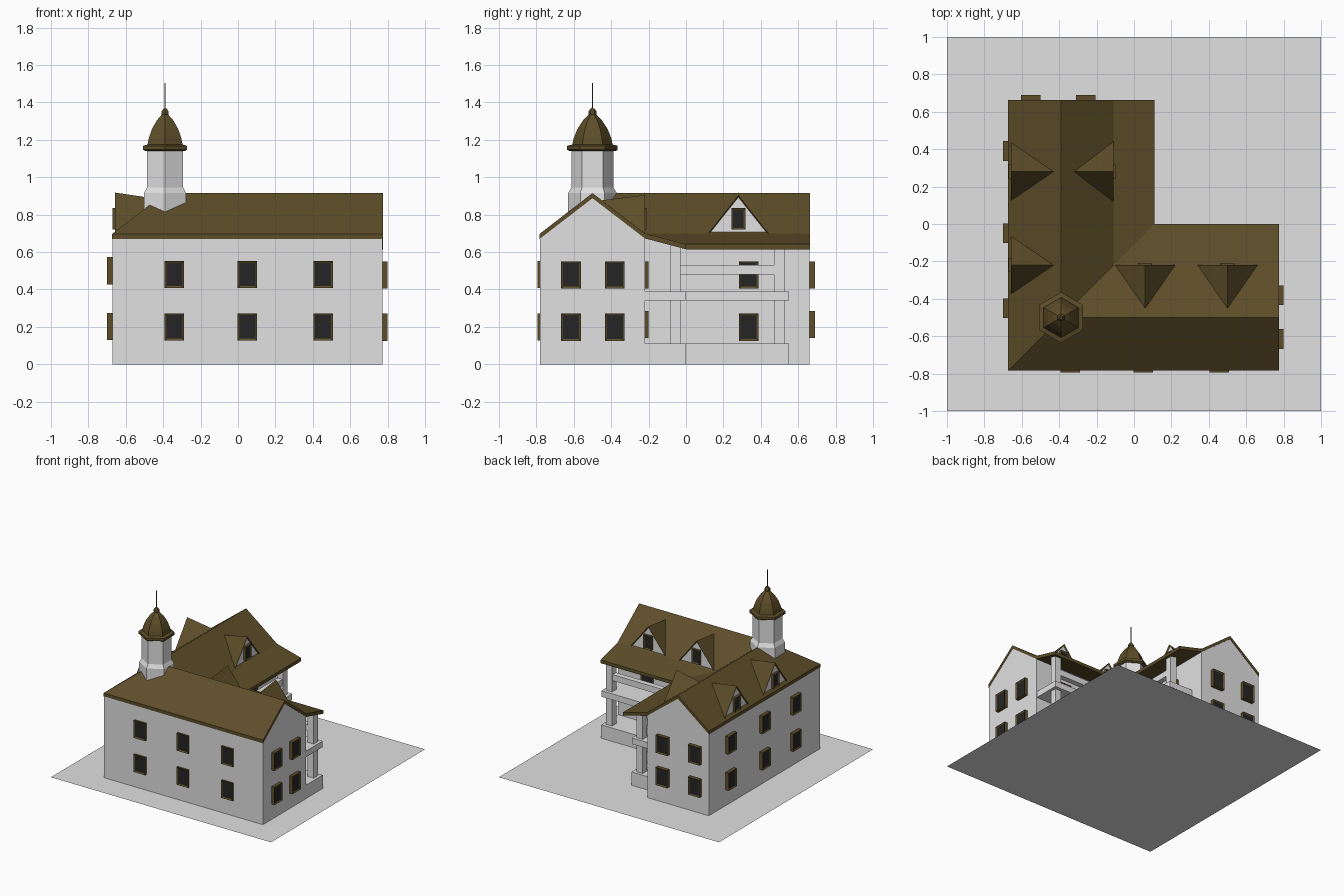
import bpy, bmesh, math
from mathutils import Matrix, Vector

cube = bpy.data.objects.get("Cube")
if cube:
    bpy.data.objects.remove(cube, do_unlink=True)


def material(name, rgb):
    m = bpy.data.materials.new(name)
    m.use_nodes = True
    m.diffuse_color = (*rgb, 1)
    m.node_tree.nodes["Principled BSDF"].inputs["Base Color"].default_value = (*rgb, 1)
    return m


PLASTER = material("pale plaster", (0.75, 0.75, 0.75))
BROWN = material("olive brown", (0.11, 0.076, 0.022))
GLASS = material("dark glass", (0.018, 0.018, 0.018))

# Shared plan: two wings meet on a mitre at the ridge corner
RX, RY = -0.39, -0.5
END_A, END_B = 0.773, 0.66
HALF, EAVE, RIDGE = 0.28, 0.70, 0.915


def finish(bm, name, *mats):
    bmesh.ops.recalc_face_normals(bm, faces=bm.faces)
    mesh = bpy.data.meshes.new(name)
    bm.to_mesh(mesh)
    bm.free()
    for m in mats:
        mesh.materials.append(m)
    ob = bpy.data.objects.new(name, mesh)
    bpy.context.collection.objects.link(ob)
    return ob


def sweep_wings(name, profile, end_a, end_b, mat):
    """Run a (distance from ridge, height) profile round the L-shaped plan."""
    bm = bmesh.new()
    rings = [[bm.verts.new(p) for p in ring] for ring in (
        [(end_a, RY + d, z) for d, z in profile],
        [(RX + d, RY + d, z) for d, z in profile],
        [(RX + d, end_b, z) for d, z in profile])]
    n = len(profile)
    for a, b in zip(rings, rings[1:]):
        for i in range(n):
            j = (i + 1) % n
            bm.faces.new((a[i], a[j], b[j], b[i]))
    bm.faces.new(rings[0])
    bm.faces.new(rings[-1])
    return finish(bm, name, mat)


def rect(d0, d1, z0, z1):
    return [(d0, z0), (d1, z0), (d1, z1), (d0, z1)]


def box(name, x, y, z0, z1, w, mat):
    bm = bmesh.new()
    bmesh.ops.create_cube(bm, size=1, matrix=Matrix.Translation((x, y, (z0 + z1) / 2))
                          @ Matrix.Diagonal((w, w, z1 - z0, 1)))
    return finish(bm, name, mat)


def place(ob, x, y, z, facing):
    ob.location = (x, y, z)
    ob.rotation_euler.z = math.radians(TURN[facing])


TURN = {"front": 0, "left": 90, "back": 180, "right": -90}


def window(name, x, y, z, facing, depth, w=0.105, h=0.145):
    bm = bmesh.new()
    bmesh.ops.create_cube(bm, size=1, matrix=Matrix.Diagonal((w, 2 * depth, h, 1)))
    bm.normal_update()
    pane = min(bm.faces, key=lambda f: f.calc_center_median().y)
    bmesh.ops.inset_region(bm, faces=[pane], thickness=0.014, depth=0)
    bmesh.ops.translate(bm, verts=pane.verts, vec=(0, 0.006, 0))
    pane.material_index = 1
    place(finish(bm, name, BROWN, GLASS), x, y, z, facing)


def dormer(name, x, y, facing, front, back, peak):
    """Pointed dormer; front and back are distances from the ridge."""
    bm = bmesh.new()
    slope = (RIDGE - EAVE) / HALF
    tip = bm.verts.new((0, front - back, RIDGE - slope * back))
    a, b, c = (bm.verts.new(p) for p in
               ((-0.17, 0, EAVE - 0.012), (0.17, 0, EAVE - 0.012), (0, 0, peak)))
    gable = bm.faces.new((a, b, c))
    for p, q in ((a, c), (c, b), (b, a)):
        bm.faces.new((p, q, tip))
    bmesh.ops.recalc_face_normals(bm, faces=bm.faces)
    bmesh.ops.inset_region(bm, faces=[gable], thickness=0.012, depth=0)
    bmesh.ops.translate(bm, verts=gable.verts, vec=(0, 0.01, 0))
    gable.material_index = 1
    place(finish(bm, name + "_roof", BROWN, PLASTER), x, y, 0, facing)
    out = Vector((0, 0.004, 0))
    out.rotate(Matrix.Rotation(math.radians(TURN[facing]), 3, "Z"))
    window(name + "_window", x + out.x, y + out.y, 0.777, facing, 0.016, 0.075, 0.115)


# Ground
bm = bmesh.new()
bmesh.ops.create_grid(bm, x_segments=1, y_segments=1, size=1)
finish(bm, "ground", PLASTER)

# Walls and roof
sweep_wings("walls", [(-HALF, 0), (HALF, 0), (HALF, 0.675), (0, 0.895), (-HALF, 0.675)],
            END_A, END_B, PLASTER)
top = [(-0.283, 0.697), (0, RIDGE), (HALF, EAVE), (0.5, 0.642)]
sweep_wings("roof", top + [(d, z - 0.027) for d, z in reversed(top)],
            END_A + 0.003, END_B + 0.003, BROWN)

# Two-storey porch in the inner corner
PA, PB = END_A - 0.002, 0.55
sweep_wings("porch_base", rect(0.27, 0.5, 0, 0.11), PA, PB, PLASTER)
sweep_wings("porch_balcony", rect(0.27, 0.498, 0.34, 0.39), PA, PB, PLASTER)
sweep_wings("porch_rail", rect(0.42, 0.465, 0.48, 0.53), PA - 0.05, PB - 0.05, PLASTER)
for i, (x, y) in enumerate(((0.72, -0.057), (0.053, -0.057), (0.053, 0.498))):
    box(f"porch_post_{i}", x, y, 0.1, 0.635, 0.055, PLASTER)

# Wall windows: facing, wall position, positions along it, heights, depth
for facing, wall, along, heights, depth in (
        ("front", RY - HALF, (-0.34, 0.05, 0.455), (0.2, 0.48), 0.015),
        ("right", RX - HALF, (0.39, -0.05, -0.45), (0.202, 0.5), 0.03),
        ("left", END_A, (-0.615, -0.38), (0.198, 0.478), 0.027),
        ("back", END_B, (-0.552, -0.258), (0.213, 0.478), 0.03),
        ("back", RY + HALF, (0.5,), (0.213, 0.478), 0.02),
        ("left", RX + HALF, (0.335,), (0.198, 0.478), 0.02)):
    for i, s in enumerate(along):
        for z, floor in zip(heights, ("lower", "upper")):
            x, y = (s, wall) if facing in ("front", "back") else (wall, s)
            window(f"{facing}_{floor}_window_{i}", x, y, z, facing, depth)

# Dormers
for i, y in enumerate((0.28, -0.22)):
    dormer(f"outer_dormer_{i}", RX - 0.268, y, "right", 0.268, 0.04, 0.918)
for i, x in enumerate((0.06, 0.5)):
    dormer(f"rear_dormer_{i}", x, RY + HALF, "back", HALF, 0.05, 0.905)
dormer("courtyard_dormer", RX + HALF, 0.28, "left", HALF, 0.07, 0.905)


# Six-sided bell tower
def turned(name, profile, mat, sides=6):
    bm = bmesh.new()
    rings = [[bm.verts.new((r * math.cos(t), r * math.sin(t), z))
              for t in (math.pi / 2 + k * math.tau / sides for k in range(sides))]
             for r, z in profile]
    for a, b in zip(rings, rings[1:]):
        for i in range(sides):
            j = (i + 1) % sides
            bm.faces.new((a[i], a[j], b[j], b[i]))
    bm.faces.new(rings[0])
    bm.faces.new(rings[-1])
    finish(bm, name, mat).location = (RX, RY, 0)


turned("tower_shaft", [(0.13, 0.7), (0.13, 0.915), (0.112, 0.945), (0.112, 1.15)], PLASTER)
turned("tower_eave", [(0.122, 1.14), (0.135, 1.147), (0.135, 1.168), (0.108, 1.175)], BROWN)
turned("tower_dome", [(0.11, 1.165), (0.1, 1.21), (0.08, 1.26), (0.05, 1.305), (0.02, 1.335)], BROWN)
turned("tower_finial", [(0.014, 1.325), (0.022, 1.337), (0.022, 1.352), (0.01, 1.367)], BROWN)
turned("tower_spire", [(0.004, 1.36), (0.003, 1.505)], BROWN)
